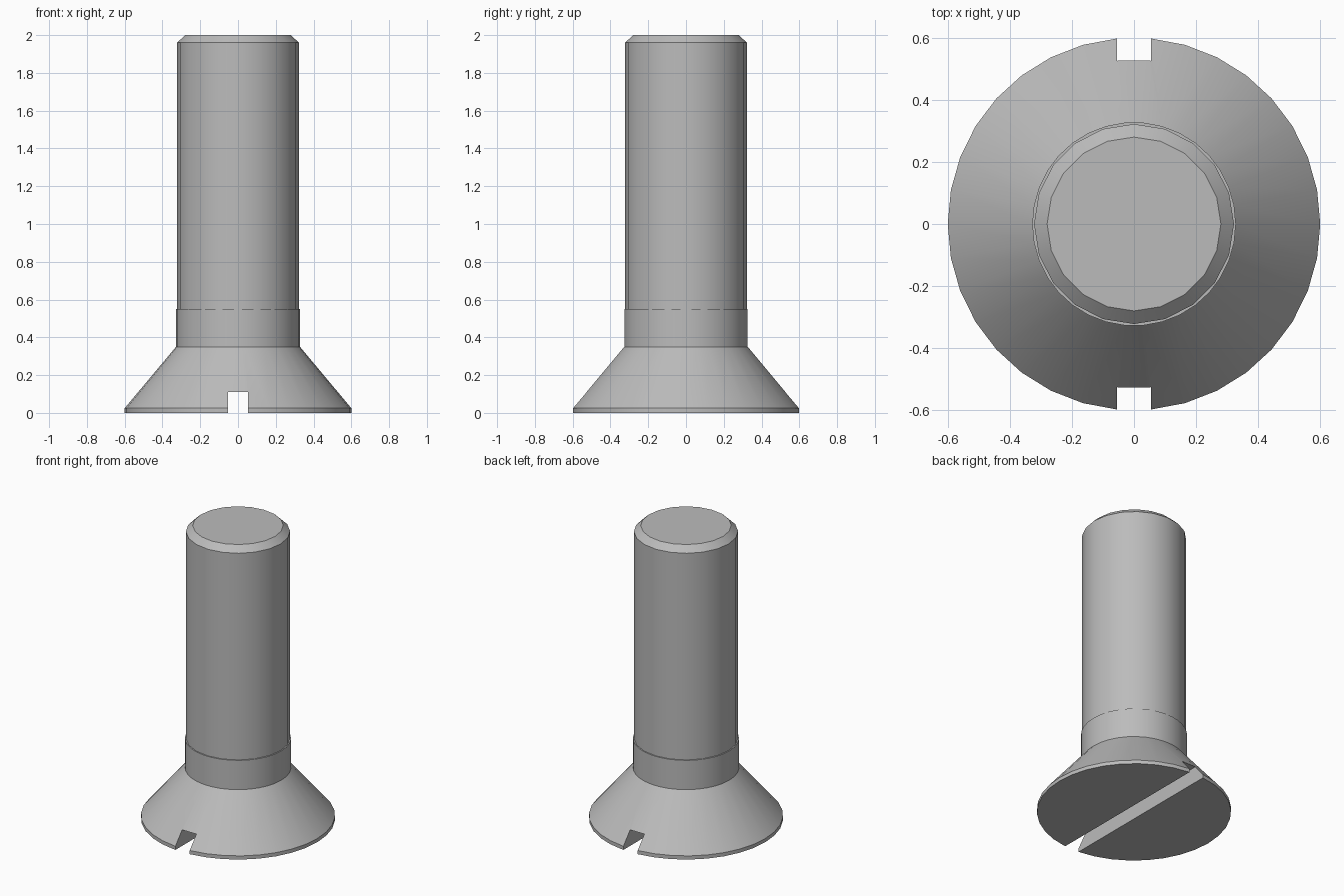
import bpy, bmesh
from math import sin, cos, tau, radians

cube = bpy.data.objects.get("Cube")
if cube:
    bpy.data.objects.remove(cube)

steel = bpy.data.materials.new("grey steel")
steel.use_nodes = True
GREY = (0.5, 0.5, 0.5, 1)
steel.diffuse_color = GREY
steel.node_tree.nodes["Principled BSDF"].inputs["Base Color"].default_value = GREY


def turned(name, profile, sides):
    """Closed solid turned about z from (radius, height) points, bottom to top."""
    bm = bmesh.new()
    rings = [[bm.verts.new((r * cos(tau * i / sides), r * sin(tau * i / sides), z))
              for i in range(sides)] for r, z in profile]
    for low, high in zip(rings, rings[1:]):
        for i in range(sides):
            j = (i + 1) % sides
            bm.faces.new((low[i], low[j], high[j], high[i]))
    bm.faces.new(rings[0][::-1])
    bm.faces.new(rings[-1])
    mesh = bpy.data.meshes.new(name)
    bm.to_mesh(mesh)
    bm.free()
    mesh.materials.append(steel)
    obj = bpy.data.objects.new(name, mesh)
    bpy.context.collection.objects.link(obj)
    return obj


# Countersunk head with its short collar
head = turned("countersunk_head", [(0.6, 0), (0.6, 0.025), (0.328, 0.35), (0.328, 0.55)], 34)

# Shank with a chamfered tip
shank = turned("shank", [(0.322, 0.5), (0.322, 1.96), (0.28, 2.0)], 20)

# Driver slot cut across the underside of the head
bpy.ops.mesh.primitive_cube_add(size=1, location=(0, 0, 0))
cutter = bpy.context.object
cutter.name = "slot_cutter"
cutter.scale = (0.108, 1.6, 0.22)
cutter.hide_render = True
cutter.data.materials.append(steel)
slot = head.modifiers.new("driver slot", "BOOLEAN")
slot.operation = "DIFFERENCE"
slot.solver = "EXACT"
slot.object = cutter
bpy.context.view_layer.update()

# Apply the cut, then smooth the round sides while keeping sharp edges
for obj in (head, shank):
    bpy.ops.object.select_all(action="DESELECT")
    obj.select_set(True)
    bpy.context.view_layer.objects.active = obj
    if obj is head:
        bpy.ops.object.modifier_apply(modifier=slot.name)
    bpy.ops.object.shade_smooth_by_angle(angle=radians(30))
bpy.data.objects.remove(cutter)
